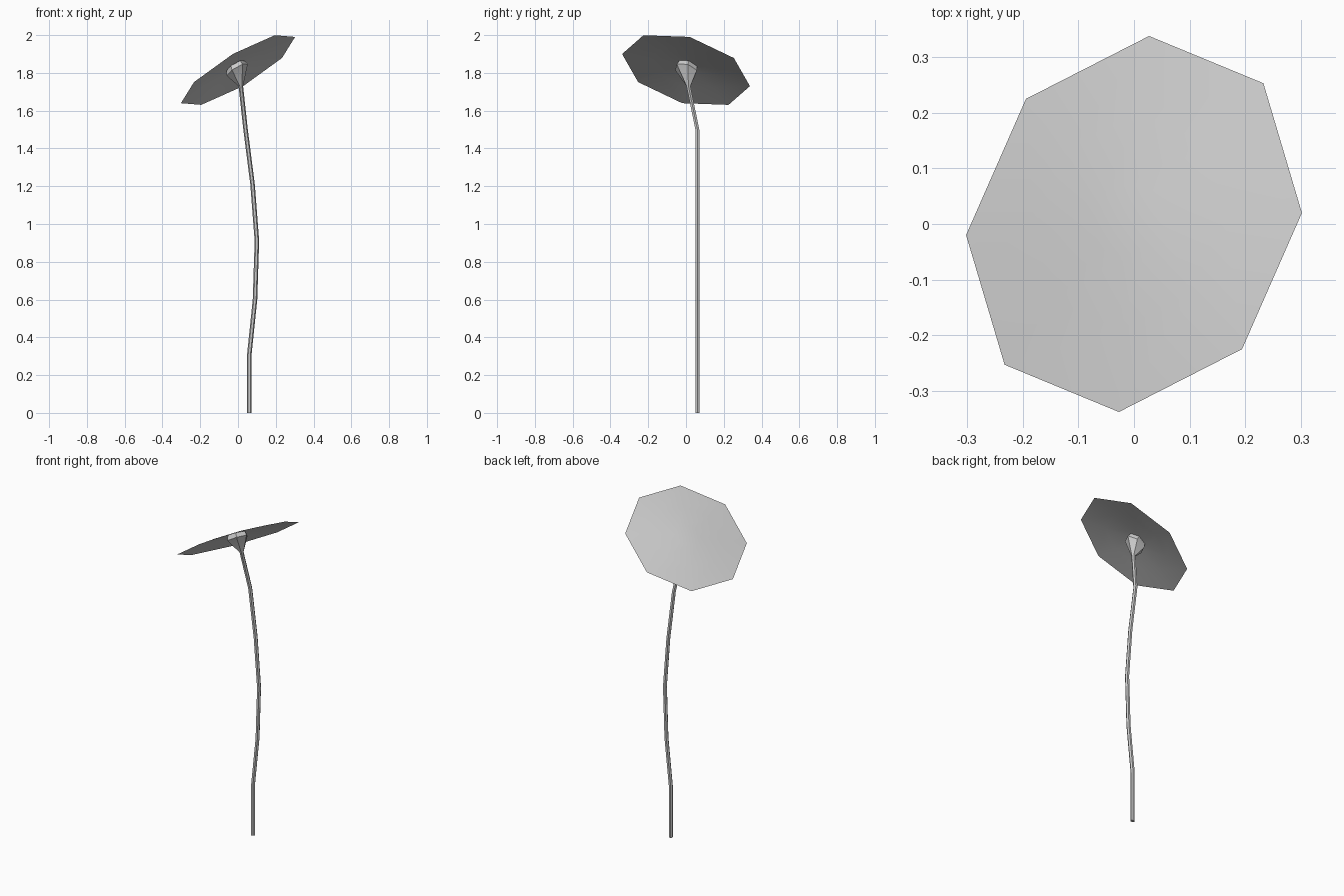
import bpy, bmesh, math
from mathutils import Vector

if "Cube" in bpy.data.objects:
    bpy.data.objects.remove(bpy.data.objects["Cube"])

UP = Vector((0, 0, 1))
TILT = Vector((-0.6, 0.3, 1)).normalized()
CENTRE = Vector((0, 0, 1.815))


def ring(bm, centre, normal, radius, sides, start):
    # regular polygon; the start direction is flattened into its plane
    u = (start - normal * start.dot(normal)).normalized()
    v = normal.cross(u)
    step = 2 * math.pi / sides
    return [bm.verts.new(centre + radius * (math.cos(i * step) * u + math.sin(i * step) * v))
            for i in range(sides)]


def bridge(bm, a, b):
    n = len(a)
    for i in range(n):
        bm.faces.new((a[i], a[(i + 1) % n], b[(i + 1) % n], b[i]))


def finish(bm, name, angle):
    mesh = bpy.data.meshes.new(name)
    bm.to_mesh(mesh)
    bm.free()
    obj = bpy.data.objects.new(name, mesh)
    bpy.context.collection.objects.link(obj)
    bpy.ops.object.select_all(action='DESELECT')
    obj.select_set(True)
    bpy.context.view_layer.objects.active = obj
    bpy.ops.object.shade_smooth_by_angle(angle=math.radians(angle))


# Bent six-sided stem that flares into a cup below the disc
X = Vector((1, 0, 0))
path = [(0.06, 0.06, 0), (0.06, 0.06, 0.31), (0.09, 0.06, 0.6), (0.10, 0.06, 0.91),
        (0.077, 0.06, 1.21), (0.04, 0.06, 1.5), (0.015, 0.013, 1.73)]
bm = bmesh.new()
rings = [ring(bm, Vector(p), UP, 0.012, 6, X) for p in path]
rings.append(ring(bm, CENTRE + Vector((-0.004, 0, 0)), TILT, 0.064, 6, X))
rings.append(ring(bm, CENTRE + TILT * 0.027, TILT, 0.056, 6, X))
for a, b in zip(rings, rings[1:]):
    bridge(bm, a, b)
bm.faces.new(rings[0][::-1])
bm.faces.new(rings[-1])
finish(bm, "stem", 30)

# Tilted eight-sided disc, slightly domed
bm = bmesh.new()
corner = Vector((0.30, 0.02, 0.175))
profile = [(0.35, 0), (0.20, 0.018), (0.07, 0.029)]
rings = [ring(bm, CENTRE + TILT * h, TILT, r, 8, corner) for r, h in profile]
for a, b in zip(rings, rings[1:]):
    bridge(bm, a, b)
tip = bm.verts.new(CENTRE + TILT * 0.032)
for i in range(8):
    bm.faces.new((rings[-1][i], rings[-1][(i + 1) % 8], tip))
finish(bm, "flower_disc", 30)
